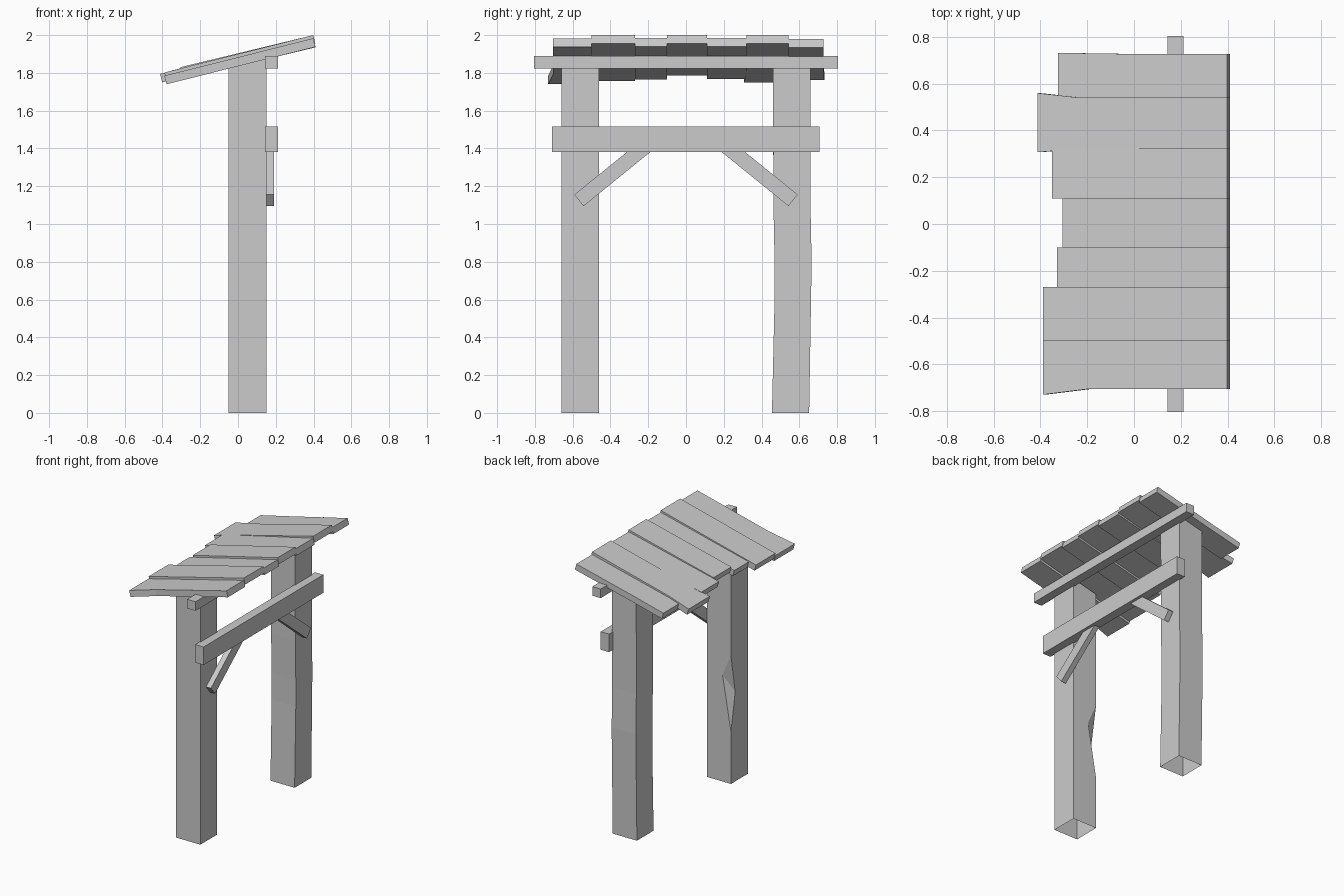
import bpy, bmesh
from math import radians
from mathutils import Matrix

if "Cube" in bpy.data.objects:
    bpy.data.objects.remove(bpy.data.objects["Cube"])


def mesh_object(name, verts, faces):
    bm = bmesh.new()
    vs = [bm.verts.new(v) for v in verts]
    for f in faces:
        bm.faces.new([vs[i] for i in f])
    bmesh.ops.recalc_face_normals(bm, faces=bm.faces)
    me = bpy.data.meshes.new(name)
    bm.to_mesh(me)
    bm.free()
    ob = bpy.data.objects.new(name, me)
    bpy.context.collection.objects.link(ob)
    return ob


BOX = [(0, 1, 2, 3), (7, 6, 5, 4), (0, 4, 5, 1), (1, 5, 6, 2), (2, 6, 7, 3), (3, 7, 4, 0)]


def box(name, x, y, z):
    return mesh_object(name, [(a, b, c) for c in z for a, b in
                              ((x[0], y[0]), (x[1], y[0]), (x[1], y[1]), (x[0], y[1]))], BOX)


X0, X1 = -0.05, 0.15
ZB, ZF = 1.83, 1.88  # post tops follow the roof slope

# Left post: open bottom, chipped on one back edge
ya, yb = -0.66, -0.46
mesh_object("chipped_post",
            [(X0, ya, 0), (X1, ya, 0), (X1, yb, 0), (X0, yb, 0),
             (X0, ya, ZB), (X1, ya, ZF), (X1, yb, ZF), (X0, yb, ZB),
             (X0, yb, 0.96), (X0 + 0.07, yb, 0.80), (X0, yb - 0.05, 0.67), (X0, yb, 0.39)],
            [(0, 1, 5, 4), (1, 2, 6, 5), (4, 5, 6, 7),
             (2, 3, 11, 9, 8, 7, 6), (3, 0, 4, 7, 8, 10, 11),
             (8, 9, 10), (9, 11, 10)])

# Right post: open bottom, slightly warped along its height
rings = [(0, 0.455, 0.652), (0.6, 0.469, 0.662), (0.8, 0.469, 0.665),
         (1.1, 0.463, 0.659), (None, 0.46, 0.66)]
verts, faces = [], []
for z, a, b in rings:
    zb, zf = (ZB, ZF) if z is None else (z, z)
    verts += [(X0, a, zb), (X1, a, zf), (X1, b, zf), (X0, b, zb)]
for r in range(len(rings) - 1):
    for i in range(4):
        j = (i + 1) % 4
        faces.append((r * 4 + i, r * 4 + j, r * 4 + 4 + j, r * 4 + 4 + i))
n = len(verts)
faces.append((n - 4, n - 3, n - 2, n - 1))
mesh_object("warped_post", verts, faces)

# Horizontal beams on the front side of the posts
box("roof_beam", (0.143, 0.212), (-0.805, 0.805), (1.822, 1.89))
box("cross_beam", (0.143, 0.212), (-0.71, 0.706), (1.38, 1.515))

# Diagonal braces running up into the cross beam
for name, s in (("left_brace", 1), ("right_brace", -1)):
    ob = box(name, (0.149, 0.19), (0, 0.47), (-0.039, 0.039))
    ob.data.transform(Matrix.Translation((0, -0.567, 1.125)) @ Matrix.Rotation(radians(39), 4, 'X'))
    if s < 0:
        ob.data.transform(Matrix.Scale(-1, 4, (0, 1, 0)))
        ob.data.flip_normals()

# Roof planks: y range, flare on each side of low end, flare start x,
# low end x, low end bottom z, high end top z
planks = [(-0.705, -0.50, 0.025, 0, -0.19, -0.39, 1.740, 1.983),
          (-0.50, -0.27, 0, 0, -0.12, -0.39, 1.757, 2.000),
          (-0.27, -0.10, 0, 0, -0.12, -0.33, 1.765, 1.985),
          (-0.10, 0.11, 0, 0, -0.12, -0.305, 1.785, 2.000),
          (0.11, 0.32, 0, 0, -0.12, -0.35, 1.768, 1.985),
          (0.32, 0.542, 0.013, 0.018, -0.25, -0.413, 1.750, 2.000),
          (0.542, 0.728, 0, 0.004, -0.06, -0.325, 1.762, 1.980)]
T, DX, XR = 0.045, 0.012, 0.398  # plank height, end lean, high end x
for k, (y0, y1, f0, f1, xm, xl, zl, zr) in enumerate(planks):
    zt = zl + T
    zm = zt + (zr - zt) * (xm - xl) / (XR - xl)
    verts = []
    for x, z, a, b in ((xl, zt, y0 - f0, y1 + f1), (xm, zm, y0, y1), (XR, zr, y0, y1)):
        verts += [(x, a, z), (x, b, z), (x + DX, b, z - T), (x + DX, a, z - T)]
    faces = [(0, 1, 2, 3), (8, 9, 10, 11)]
    for r in (0, 4):
        faces += [(r + i, r + (i + 1) % 4, r + 4 + (i + 1) % 4, r + 4 + i) for i in range(4)]
    mesh_object(f"roof_plank_{k + 1}", verts, faces)
